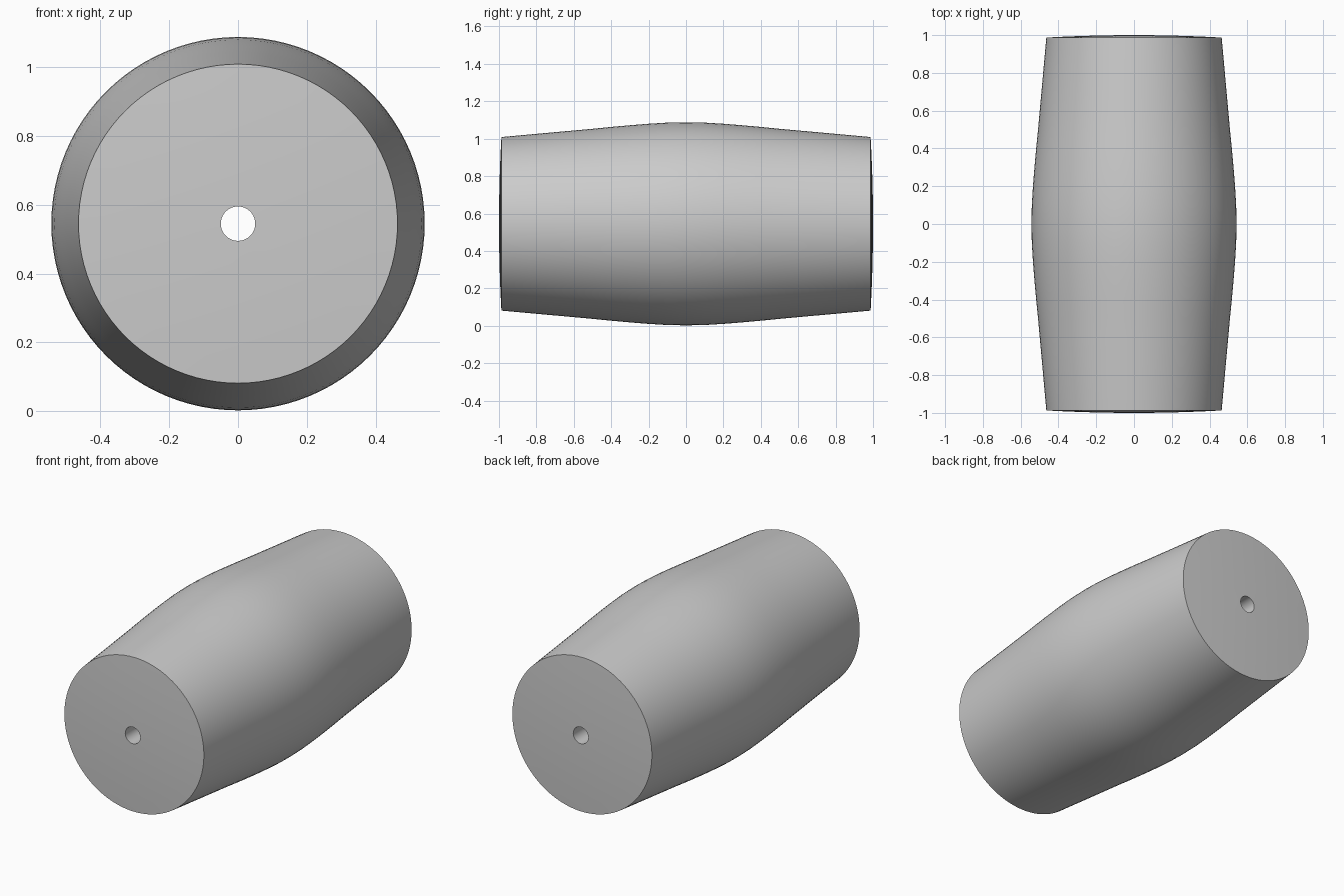
import bpy, bmesh, math
from mathutils import Matrix, Vector

if "Cube" in bpy.data.objects:
    bpy.data.objects.remove(bpy.data.objects["Cube"])

CENTRE_Z = 0.545
SEGMENTS = 96
BORE = 0.05

# Half of the barrel outline: (distance along y, radius)
half = [(0.0, 0.543), (0.1, 0.541), (0.2, 0.535), (0.3, 0.527), (0.4, 0.518),
        (0.5, 0.508), (0.6, 0.499), (0.7, 0.490), (0.8, 0.481), (0.9, 0.472),
        (0.987, 0.464)]
# Slightly domed end, running in to the bore
for i in range(1, 7):
    r = 0.464 + (BORE - 0.464) * i / 6
    half.append((1.0 - 0.013 * (r / 0.464) ** 2, r))

# Mirror to the other end, then close the loop through the bore
profile = [(-y, r) for y, r in reversed(half[1:])] + half
profile.append(profile[0])

# Spin the closed outline around the y axis
bm = bmesh.new()
verts = [bm.verts.new((r, y, 0)) for y, r in profile[:-1]]
edges = [bm.edges.new((verts[i], verts[(i + 1) % len(verts)])) for i in range(len(verts))]
bmesh.ops.spin(bm, geom=verts + edges, cent=(0, 0, 0), axis=(0, 1, 0),
               angle=math.tau, steps=SEGMENTS, use_merge=True)
bmesh.ops.remove_doubles(bm, verts=bm.verts[:], dist=1e-5)
bmesh.ops.delete(bm, geom=[e for e in bm.edges if not e.link_faces], context='EDGES')
bmesh.ops.recalc_face_normals(bm, faces=bm.faces[:])
bmesh.ops.translate(bm, verts=bm.verts[:], vec=Vector((0, 0, CENTRE_Z)))

mesh = bpy.data.meshes.new("barrel_bead")
bm.to_mesh(mesh)
bm.free()
bead = bpy.data.objects.new("barrel_bead", mesh)
bpy.context.collection.objects.link(bead)

# Smooth sides, crisp end rims
bpy.context.view_layer.objects.active = bead
bead.select_set(True)
bpy.ops.object.shade_smooth_by_angle(angle=math.radians(30))
